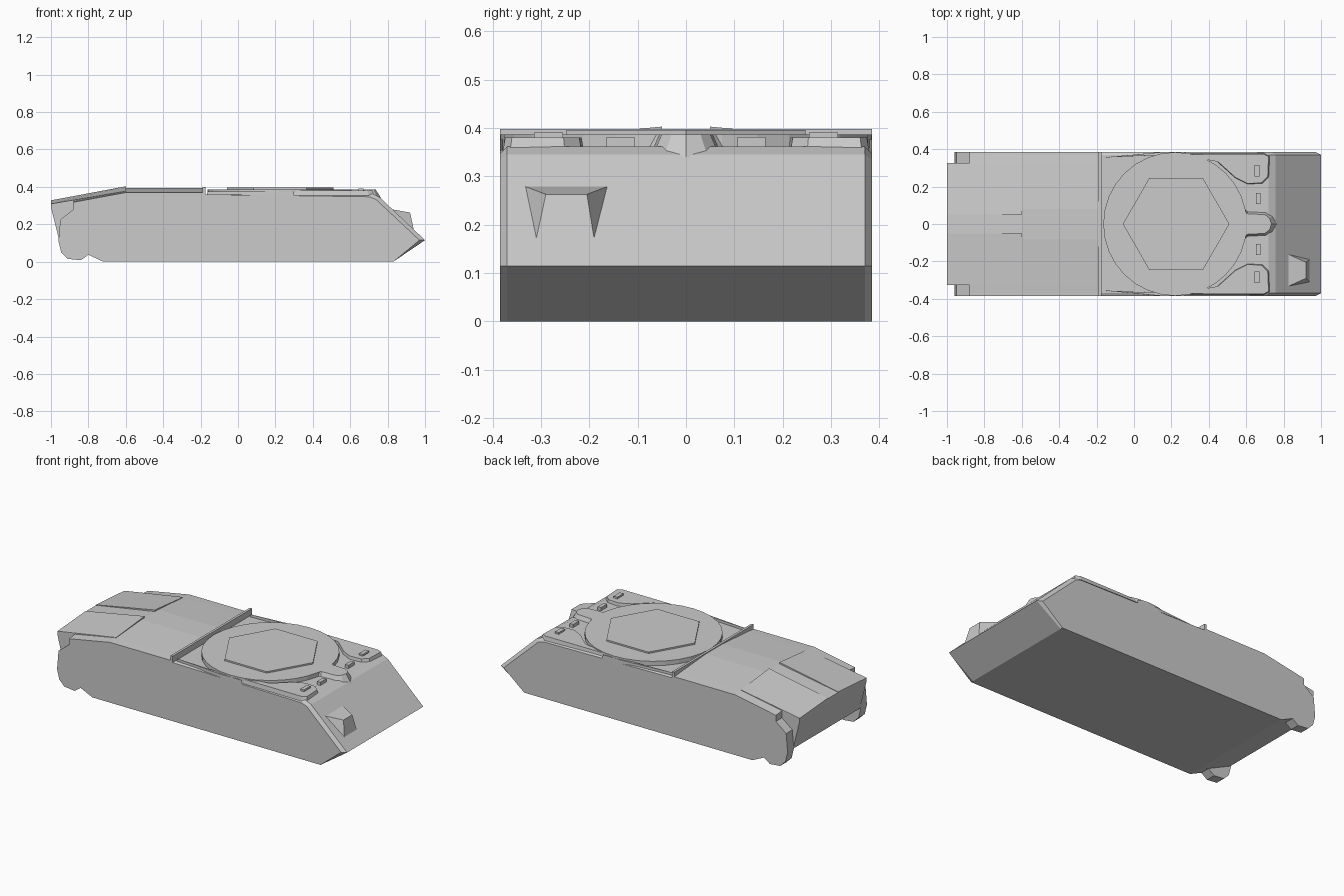
import bpy, bmesh, math

if "Cube" in bpy.data.objects:
    bpy.data.objects.remove(bpy.data.objects["Cube"])


def mesh_object(name, verts, faces):
    """Make a flat-shaded object with outward normals."""
    bm = bmesh.new()
    vs = [bm.verts.new(v) for v in verts]
    for f in faces:
        bm.faces.new([vs[i] for i in f])
    bmesh.ops.recalc_face_normals(bm, faces=bm.faces)
    me = bpy.data.meshes.new(name)
    bm.to_mesh(me)
    bm.free()
    ob = bpy.data.objects.new(name, me)
    bpy.context.collection.objects.link(ob)
    return ob


def loft(name, rings):
    """Skin equal-length rings of points and cap both ends."""
    n = len(rings[0])
    verts = [p for r in rings for p in r]
    faces = [(k * n + i, k * n + (i + 1) % n, (k + 1) * n + (i + 1) % n, (k + 1) * n + i)
             for k in range(len(rings) - 1) for i in range(n)]
    faces += [tuple(range(n)), tuple(range(len(verts) - n, len(verts)))]
    return mesh_object(name, verts, faces)


def raised(name, outline, z0, z1, shrink=1.0):
    """Raised plate from a plan outline, with tapered walls."""
    cx = sum(p[0] for p in outline) / len(outline)
    cy = sum(p[1] for p in outline) / len(outline)
    low = [(x, y, z0) for x, y in outline]
    top = [(cx + (x - cx) * shrink, cy + (y - cy) * shrink, z1) for x, y in outline]
    return loft(name, [low, top])


def box(name, x0, x1, y0, y1, z0, z1):
    return raised(name, [(x0, y0), (x1, y0), (x1, y1), (x0, y1)], z0, z1)


def disc(cx, r, n):
    return [(cx + r * math.cos(2 * math.pi * i / n), r * math.sin(2 * math.pi * i / n)) for i in range(n)]


# Main hull: side profiles lofted across the width
def hull_profile(side, rear_cut, crown):
    deck = 0.393 - crown
    nose, gx, gz = (0.97, 0.735, 0.335) if side else (1.0, 0.757, 0.345)
    lip = (0.70, 0.347) if side else (0.72, 0.362)
    rear = [(-0.88, deck - 0.052), (-0.88, 0.30), (-0.80, 0.11)] if rear_cut else \
           [(-1.0, deck - 0.068), (-1.0, deck - 0.085), (-0.955, 0.11)]
    return [(-0.72, 0), (0.83, 0), (nose, 0.115), (gx, gz), lip, (-0.18, 0.36),
            (-0.18, deck), (-0.6, deck)] + rear


half = [(0.385, hull_profile(True, True, 0.023)), (0.37, hull_profile(False, True, 0.022)),
        (0.3255, hull_profile(False, True, 0.018)), (0.325, hull_profile(False, False, 0.018)),
        (0.08, hull_profile(False, False, 0.0))]
stations = [(-y, p) for y, p in half] + half[::-1]
loft("hull", [[(x, y, z) for x, z in p] for y, p in stations])

# Rear final drive housings
drive = [(-0.72, 0), (-0.80, 0.11), (-0.88, 0.30), (-0.88, 0.28), (-0.95, 0.225), (-0.96, 0.11),
         (-0.945, 0.05), (-0.91, 0.015), (-0.84, 0.008), (-0.80, 0.037)]

# Side wedge, front hatch mound
wedge = [(-0.17, 0.355), (0.22, 0.372), (0.30, 0.385), (0.15, 0.385)]
mound = [(0.20, 0.378), (0.44, 0.335), (0.54, 0.245), (0.61, 0.21), (0.69, 0.215),
         (0.725, 0.25), (0.73, 0.365), (0.70, 0.38)]

for s, side in ((-1, "right"), (1, "left")):
    loft("final_drive_" + side, [[(x, s * y, z) for x, z in drive] for y in (0.325, 0.385)])
    # Sloping engine cover plate
    loft("engine_cover_" + side, [
        [(-1, s * 0.05, 0.310), (-0.6, s * 0.05, 0.37), (-0.6, s * 0.05, 0.403), (-1, s * 0.05, 0.328)],
        [(-1, s * 0.325, 0.295), (-0.6, s * 0.325, 0.36), (-0.6, s * 0.325, 0.377), (-1, s * 0.325, 0.309)]])
    raised("side_wedge_" + side, [(x, s * y) for x, y in wedge], 0.35, 0.376, 0.97)
    raised("hatch_mound_" + side, [(x, s * y) for x, y in mound], 0.345, 0.380, 0.93)
    # Periscopes
    box("outer_periscope_" + side, 0.645, 0.67, s * 0.255, s * 0.315, 0.37, 0.391)
    box("inner_periscope_" + side, 0.652, 0.675, s * 0.107, s * 0.165, 0.355, 0.382)

# Deck bar behind the turret
box("deck_bar", -0.19, -0.175, -0.385, 0.385, 0.355, 0.398)

# Turret ring and hexagonal cover
raised("turret_ring", disc(0.22, 0.384, 32), 0.355, 0.387)
raised("turret_cover", disc(0.225, 0.285, 6), 0.38, 0.396)

# Central rounded mound in front of the ring
centre = [(0.52, -0.15), (0.61, -0.075), (0.71, -0.07), (0.745, -0.045), (0.765, 0)]
centre += [(x, -y) for x, y in centre[-2::-1]]
top = [(0.52, -0.13), (0.605, -0.055), (0.70, -0.05), (0.725, -0.03), (0.735, 0)]
top += [(x, -y) for x, y in top[-2::-1]]
loft("centre_mound", [[(x, y, 0.34) for x, y in centre], [(x, y, 0.387) for x, y in top]])

# Lamp housing on the front slope
loft("lamp_housing", [
    [(0.82, -0.335, 0.28), (0.92, -0.29, 0.263), (0.94, -0.31, 0.17)],
    [(0.82, -0.16, 0.28), (0.92, -0.205, 0.263), (0.94, -0.19, 0.17)]])
